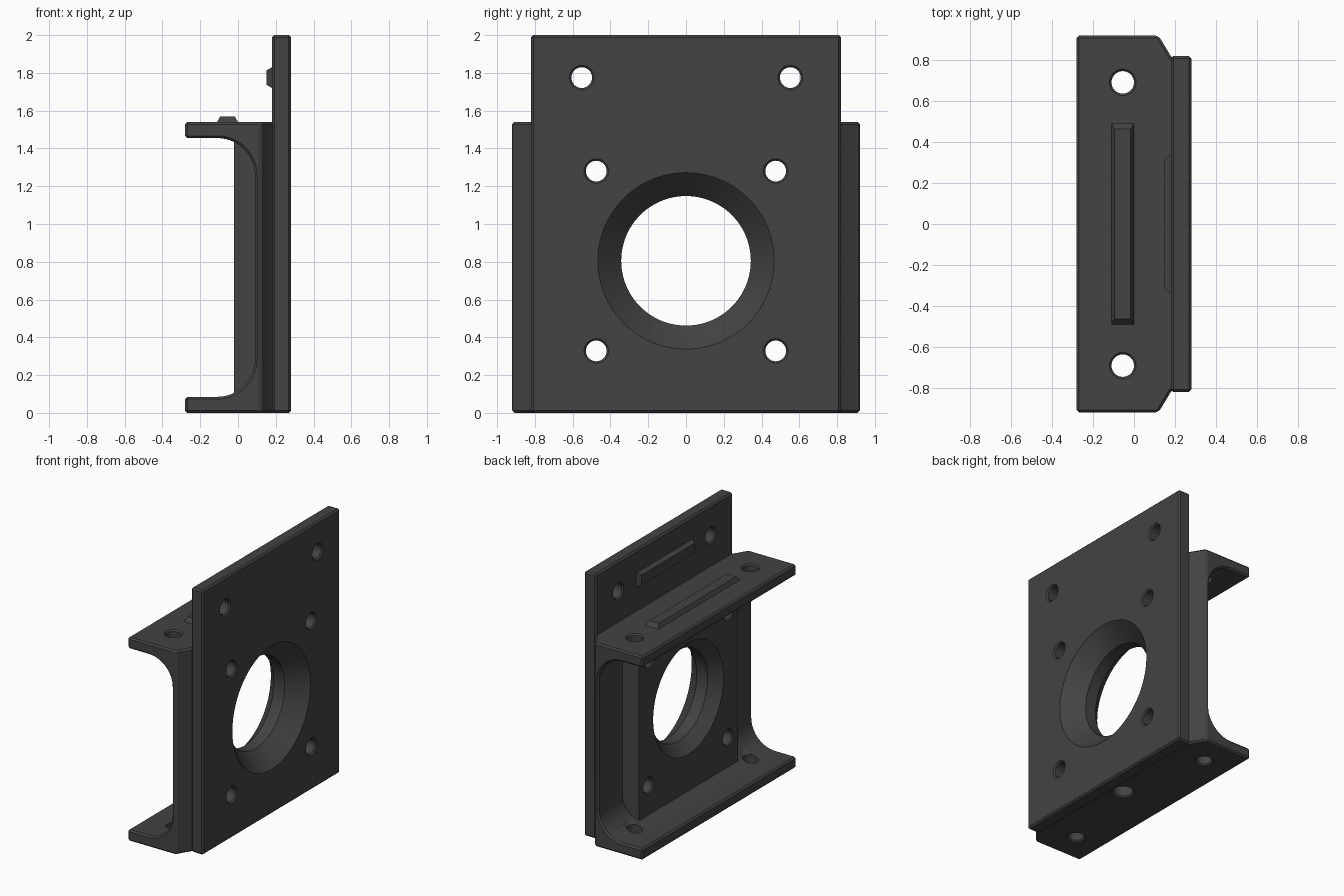
import bpy, bmesh, math
from mathutils import Vector

if "Cube" in bpy.data.objects:
    bpy.data.objects.remove(bpy.data.objects["Cube"])

charcoal = bpy.data.materials.new("charcoal plastic")
charcoal.diffuse_color = (0.056, 0.056, 0.056, 1)
charcoal.use_nodes = True
charcoal.node_tree.nodes["Principled BSDF"].inputs["Base Color"].default_value = charcoal.diffuse_color


def loft(name, rings):
    """Closed solid through equal-length rings of 3D points."""
    bm = bmesh.new()
    loops = [[bm.verts.new(p) for p in ring] for ring in rings]
    n = len(loops[0])
    for lo, hi in zip(loops, loops[1:]):
        for i in range(n):
            j = (i + 1) % n
            bm.faces.new((lo[i], lo[j], hi[j], hi[i]))
    bm.faces.new(loops[0])
    bm.faces.new(loops[-1])
    bmesh.ops.recalc_face_normals(bm, faces=bm.faces)
    mesh = bpy.data.meshes.new(name)
    bm.to_mesh(mesh)
    bm.free()
    mesh.materials.append(charcoal)
    ob = bpy.data.objects.new(name, mesh)
    bpy.context.collection.objects.link(ob)
    return ob


def rect(u, v):
    return [(u[0], v[0]), (u[1], v[0]), (u[1], v[1]), (u[0], v[1])]


def turned(name, axis, centre, steps, sides=32):
    """Round cutter along x or z, given (position, radius) steps."""
    rings = []
    for t, r in steps:
        ring = []
        for i in range(sides):
            a = math.tau * i / sides
            p, q = centre[0] + r * math.cos(a), centre[1] + r * math.sin(a)
            ring.append((t, p, q) if axis == 'x' else (p, q, t))
        rings.append(ring)
    return loft(name, rings)


def apply(ob, mod):
    bpy.context.view_layer.objects.active = ob
    bpy.ops.object.modifier_apply(modifier=mod.name)


def bevel(ob, width):
    m = ob.modifiers.new("edge", 'BEVEL')
    m.width, m.segments = width, 1
    m.limit_method, m.angle_limit = 'ANGLE', math.radians(40)
    apply(ob, m)


def combine(ob, other, op):
    m = ob.modifiers.new("combine", 'BOOLEAN')
    m.operation, m.solver, m.object = op, 'EXACT', other
    apply(ob, m)
    bpy.data.objects.remove(other)


def hole(axis, centre, a, b, r=0.055, e=0.01):
    """Through hole with lightly broken edges at both ends."""
    return turned("hole_cutter", axis, centre,
                  [(a - 0.02, r + e + 0.02), (a + e, r), (b - e, r), (b + 0.02, r + e + 0.02)])


# Channel: C-shaped section with filleted inside corners
R, SEG = 0.2, 14
arc = [(math.pi / 2) * i / SEG for i in range(SEG + 1)]
section = [(0.2, 0), (-0.28, 0), (-0.28, 0.085)]
section += [(-0.11 + R * math.sin(a), 0.085 + R - R * math.cos(a)) for a in arc]
section += [(-0.11 + R * math.cos(a), 1.455 - R + R * math.sin(a)) for a in arc]
section += [(-0.28, 1.455), (-0.28, 1.54), (0.2, 1.54)]
bracket = loft("bracket", [[(x, y, z) for x, z in section] for y in (-0.92, 0.92)])

# Slanted corners where the channel meets the plate
outline = [(-0.4, -0.92), (0.12, -0.92), (0.18, -0.82), (0.2, -0.8),
           (0.2, 0.8), (0.18, 0.82), (0.12, 0.92), (-0.4, 0.92)]
# Slightly oversized in y at the ends to avoid coincident faces
outline = [(x, y * (1.0001 if abs(y) == 0.92 else 1)) for x, y in outline]
combine(bracket, loft("outline_cutter", [[(x, y, z) for x, y in outline] for z in (-0.1, 1.7)]),
        'INTERSECT')
bevel(bracket, 0.012)

# Raised square pad behind the opening, with slanted sides
pad = [(-0.02, -0.59), (0.13, -0.645), (0.13, 0.645), (-0.02, 0.59)]
combine(bracket, loft("pad", [[(x, y, z) for x, y in pad] for z in (0.04, 1.5)]), 'UNION')

# Tall mounting plate
plate = loft("plate", [[(x, y, z) for x, y in rect((0.18, 0.28), (-0.82, 0.82))] for z in (0, 2)])
bevel(plate, 0.012)
combine(bracket, plate, 'UNION')

# Tapered ridges on the top flange and on the plate
ridge = [(1.50, rect((-0.11, 0.0), (-0.49, 0.49))), (1.54, rect((-0.11, 0.0), (-0.49, 0.49))),
         (1.57, rect((-0.095, -0.017), (-0.463, 0.463)))]
combine(bracket, loft("flange_ridge", [[(x, y, z) for x, y in pts] for z, pts in ridge]), 'UNION')
ridge = [(0.21, rect((-0.34, 0.34), (1.72, 1.83))), (0.18, rect((-0.34, 0.34), (1.72, 1.83))),
         (0.15, rect((-0.315, 0.315), (1.737, 1.813)))]
combine(bracket, loft("plate_ridge", [[(x, y, z) for y, z in pts] for x, pts in ridge]), 'UNION')

# Large opening, flared on both faces
combine(bracket, turned("opening_cutter", 'x', (0, 0.805),
                        [(-0.06, 0.46), (0.06, 0.343), (0.15, 0.343), (0.32, 0.505)], 96), 'DIFFERENCE')

# Bolt holes
for s in (-1, 1):
    combine(bracket, hole('x', (s * 0.552, 1.775), 0.18, 0.28), 'DIFFERENCE')
    for z in (0.328, 1.28):
        combine(bracket, hole('x', (s * 0.475, z), -0.02, 0.28), 'DIFFERENCE')
    combine(bracket, hole('z', (-0.055, s * 0.692), 0, 0.11), 'DIFFERENCE')
    combine(bracket, hole('z', (-0.055, s * 0.692), 1.42, 1.54), 'DIFFERENCE')

# Blind hole in the underside
combine(bracket, turned("blind_cutter", 'z', (0.1, 0), [(-0.02, 0.1), (0.01, 0.07), (0.27, 0.07)]),
        'DIFFERENCE')

# Smooth round surfaces, crisp edges
bpy.ops.object.select_all(action='DESELECT')
bracket.select_set(True)
bpy.context.view_layer.objects.active = bracket
bpy.ops.object.shade_smooth_by_angle(angle=math.radians(25))
